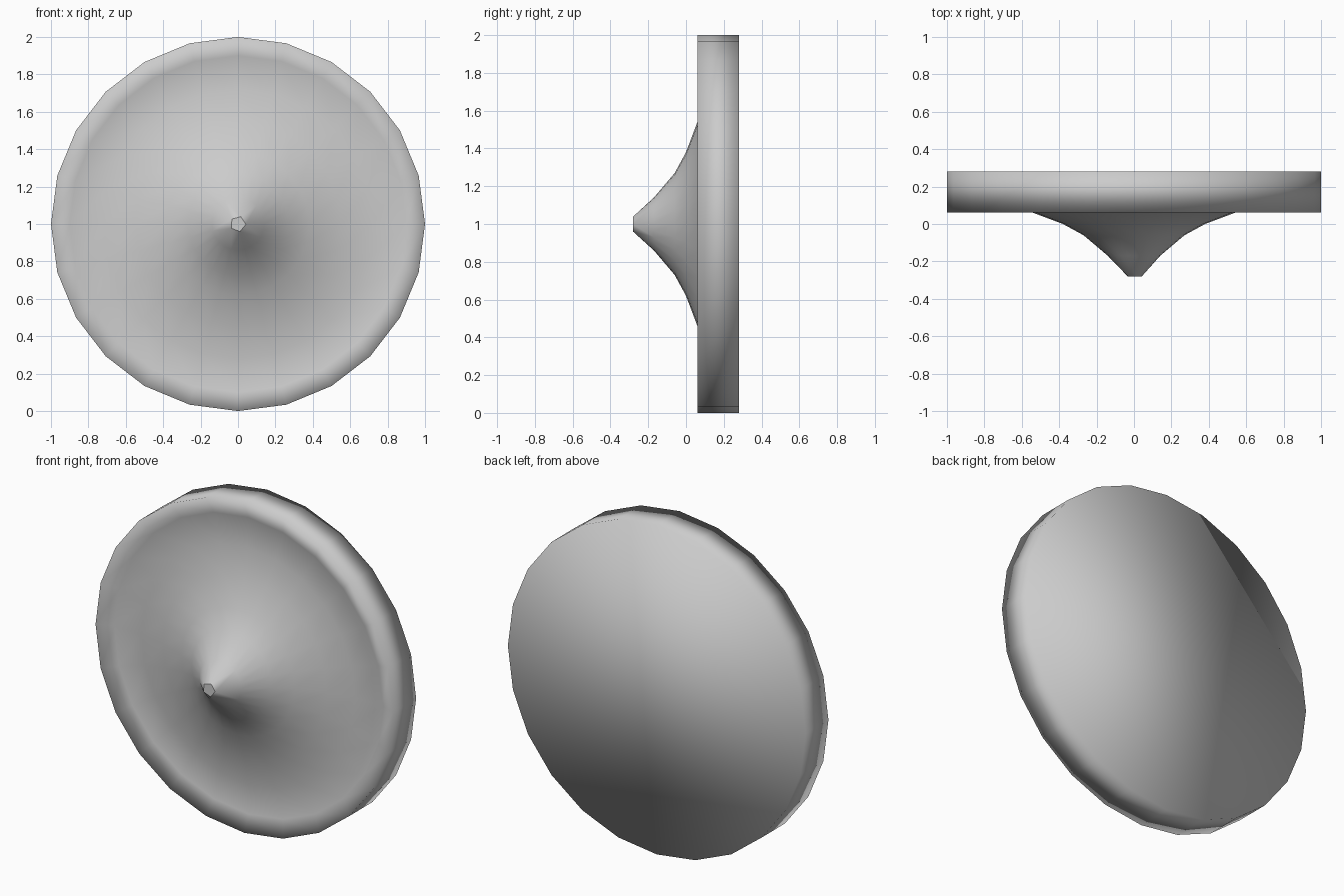
import bpy, bmesh
from math import sin, cos, pi

if "Cube" in bpy.data.objects:
    bpy.data.objects.remove(bpy.data.objects["Cube"])

SIDES, TIP_SIDES = 24, 5
# (radius, y) from near the tip, out across the dish, over the rim to the back
PROFILE = [(0.14, -0.17), (0.27, -0.06), (0.38, 0.0), (0.55, 0.064),
           (0.72, 0.096), (0.90, 0.10), (1.0, 0.062), (1.0, 0.28)]


def ring(bm, r, y, n, phase=0.0):
    return [bm.verts.new((r * cos(phase + 2 * pi * i / n), y,
                          1 + r * sin(phase + 2 * pi * i / n)))
            for i in range(n)]


bm = bmesh.new()

# five-sided tip; each of the 24 spokes runs to its nearest corner
pent = ring(bm, 0.042, -0.28, TIP_SIDES, -0.05)
tip = [pent[round(i * TIP_SIDES / SIDES) % TIP_SIDES] for i in range(SIDES)]
rings = [tip] + [ring(bm, r, y, SIDES) for r, y in PROFILE]

# skin of cone, dish and rim
for a, b in zip(rings, rings[1:]):
    for i in range(SIDES):
        j = (i + 1) % SIDES
        loop = list(dict.fromkeys([a[i], a[j], b[j], b[i]]))
        bm.faces.new(loop).smooth = True

# smooth flat back, sharp flat tip
bm.faces.new(rings[-1]).smooth = True
cap = bm.faces.new(pent)
cap.smooth = False
bmesh.ops.recalc_face_normals(bm, faces=bm.faces[:])

mesh = bpy.data.meshes.new("pointed_disc")
bm.to_mesh(mesh)
bm.free()
disc = bpy.data.objects.new("pointed_disc", mesh)
bpy.context.collection.objects.link(disc)
